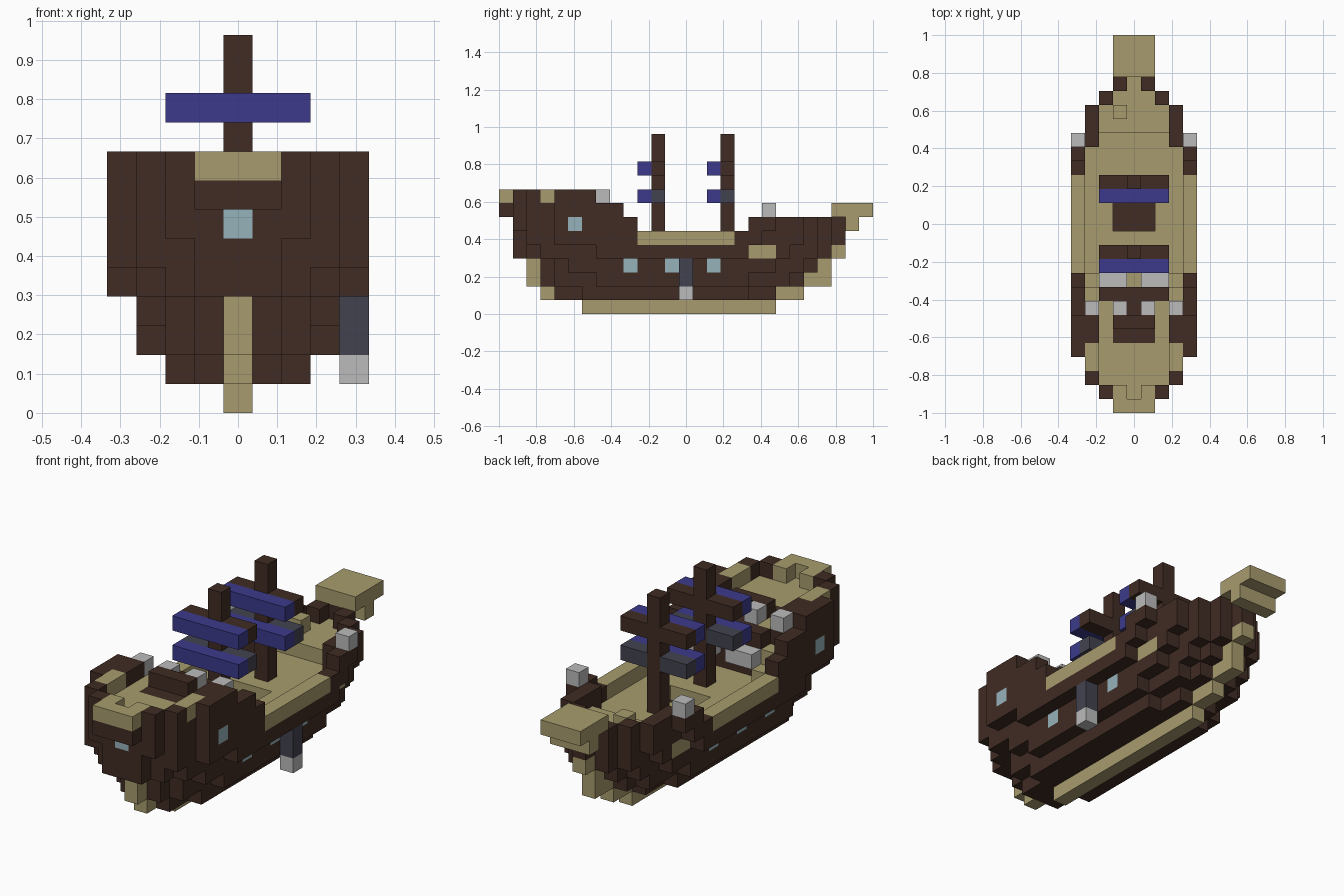
import bpy
import bmesh
from mathutils import Vector

if "Cube" in bpy.data.objects:
    bpy.data.objects.remove(bpy.data.objects["Cube"], do_unlink=True)

UNIT = 2 / 27  # edge of one block
COLOURS = {
    "dark_wood": (0.052, 0.025, 0.017),
    "pale_wood": (0.39, 0.33, 0.155),
    "blue_cloth": (0.045, 0.042, 0.26),
    "light_grey": (0.50, 0.50, 0.50),
    "slate": (0.055, 0.055, 0.08),
    "window_glass": (0.31, 0.45, 0.50),
}


def make_material(name, rgb):
    mat = bpy.data.materials.new(name)
    mat.use_nodes = True
    mat.diffuse_color = (*rgb, 1)
    mat.node_tree.nodes["Principled BSDF"].inputs["Base Color"].default_value = (*rgb, 1)
    return mat


materials = {name: make_material(name, rgb) for name, rgb in COLOURS.items()}
blocks = {}  # (x, y, z) -> (part name, colour)


def span(value):
    """A single index, or an inclusive pair of indices."""
    first, last = value if isinstance(value, tuple) else (value, value)
    return range(first, last + 1)


def fill(part, colour, xs, ys, zs):
    for x in span(xs):
        for y in span(ys):
            for z in span(zs):
                blocks[x, y, z] = (part, colour)


def fill_both(part, colour, xs, ys, zs):
    """Fill on the left and mirror to the right."""
    for x in span(xs):
        for side in (x, -x):
            fill(part, colour, side, ys, zs)


def clear(xs, ys, zs):
    for x in span(xs):
        for y in span(ys):
            for z in span(zs):
                blocks.pop((x, y, z), None)


# Hull: for each level, the length covered at each distance from the centre line
HULL = {
    1: [(4, 19), (4, 19), (6, 17)],
    2: [(3, 21), (3, 21), (4, 20), (7, 17)],
    3: [(3, 22), (3, 22), (4, 21), (5, 19)],
    4: [(1, 23), (1, 23), (2, 22), (3, 20), (7, 17)],
    5: [(1, 24), (1, 23), (2, 22), (2, 21), (4, 18)],
    6: [(1, 24), (1, 23), (1, 22), (2, 21), (4, 19)],
    7: [(0, 8), (0, 8), (1, 8), (2, 8), (4, 8)],
}
for level, rows in HULL.items():
    for x, ys in enumerate(rows):
        fill_both("hull", "dark_wood", x, ys, level)

# Keel stepping up at both ends
for level, ys in [(0, (6, 19)), (1, 3), (1, (20, 21)), (2, 2), (2, (22, 23)),
                  (3, 2), (3, 23), (4, 24)]:
    fill("keel", "pale_wood", 0, ys, level)

# Open waist between the raised ends, with pale rails
clear((-3, 3), (9, 19), (5, 6))
clear((-4, 4), (10, 17), 6)
fill_both("waist_rail", "pale_wood", 4, (10, 16), 5)
fill("main_deck", "pale_wood", (-3, 3), (9, 19), 4)

# Hatch sunk in the main deck
clear((-1, 1), (13, 14), 4)

# Bow deck inside its bulwark
clear((-2, 2), (20, 21), 6)
clear((-1, 1), 22, 6)
clear(0, 23, 6)
fill("bow_deck", "pale_wood", (-2, 2), (20, 21), 5)
fill("bow_deck", "pale_wood", (-1, 1), 22, 5)
fill("bow_deck", "pale_wood", 0, 23, 5)
fill_both("hull", "dark_wood", 3, 19, (5, 6))
fill("bow_chest", "pale_wood", -1, 21, 6)
fill("bow_platform", "pale_wood", (-1, 1), (24, 26), 7)
fill("bow_platform", "pale_wood", (-1, 1), 25, 6)
fill_both("bow_lantern", "light_grey", 4, 19, 7)

# Stern deck, side stairs and front beam
fill("stern_deck", "pale_wood", (-2, 2), (2, 7), 7)
fill("stern_deck", "pale_wood", 0, 1, 7)
clear(3, 8, 7)
clear(-3, 8, 7)
fill_both("stair", "pale_wood", 3, 8, 6)
fill_both("stair", "pale_wood", 3, 9, 5)
fill("stern_beam", "dark_wood", (-2, 2), 8, 7)
fill_both("stern_step", "light_grey", (1, 2), 9, 6)

# Stern bulwark
fill_both("stern_rail", "dark_wood", 4, (4, 6), 8)
fill_both("stern_rail", "dark_wood", 3, (5, 6), 8)
fill_both("stern_rail", "dark_wood", 3, 2, 8)
fill_both("stern_rail", "dark_wood", 2, 1, 8)
fill_both("stern_trim", "pale_wood", 3, (3, 4), 8)
fill_both("stern_trim", "pale_wood", 1, (0, 1), 8)
fill("stern_trim", "pale_wood", 0, 0, 8)
for x in (1, 3):
    fill_both("stern_post", "light_grey", x, 7, 8)

# Helm bench on the stern deck
fill("helm_bench", "dark_wood", (-1, 1), 6, 8)
fill("helm_bench", "dark_wood", (-1, 1), 5, 7)
fill("helm_bench", "dark_wood", 0, 7, 7)

# Windows
fill("window", "window_glass", 0, 1, 6)
fill_both("window", "window_glass", 4, 5, 6)
for y in (9, 12, 15):
    fill_both("window", "window_glass", 3, y, 3)

# Anchor on the left side
fill("anchor_chain", "slate", 4, 13, (2, 3))
fill("anchor", "light_grey", 4, 13, 1)

# Masts, yards and furled sails
for name, y in (("rear", 11), ("fore", 16)):
    for level, colour in ((8, "slate"), (10, "dark_wood")):
        fill(name + "_yard", colour, (-2, 2), y, level)
        fill(name + "_sail", "blue_cloth", (-2, 2), y - 1, level)
    fill(name + "_mast", "dark_wood", 0, y, (5, 12))


def build_part(part):
    """Make one object from the exposed sides of a part's blocks."""
    bm = bmesh.new()
    slots = []
    for cell, (owner, colour) in blocks.items():
        if owner != part:
            continue
        if colour not in slots:
            slots.append(colour)
        centre = Vector((cell[0], cell[1] - 13, cell[2] + 0.5))
        for axis in range(3):
            for sign in (-1, 1):
                out = Vector((0, 0, 0))
                out[axis] = sign
                if tuple(int(c + o) for c, o in zip(cell, out)) in blocks:
                    continue
                u = Vector((0, 0, 0))
                u[(axis + 1) % 3] = 0.5
                v = out.cross(u)
                mid = centre + out / 2
                corners = (mid - u - v, mid + u - v, mid + u + v, mid - u + v)
                face = bm.faces.new([bm.verts.new(c * UNIT) for c in corners])
                face.material_index = slots.index(colour)
    bmesh.ops.remove_doubles(bm, verts=bm.verts, dist=UNIT / 100)
    mesh = bpy.data.meshes.new(part)
    bm.to_mesh(mesh)
    bm.free()
    for colour in slots:
        mesh.materials.append(materials[colour])
    bpy.context.collection.objects.link(bpy.data.objects.new(part, mesh))


for part_name in sorted({owner for owner, _ in blocks.values()}):
    build_part(part_name)
